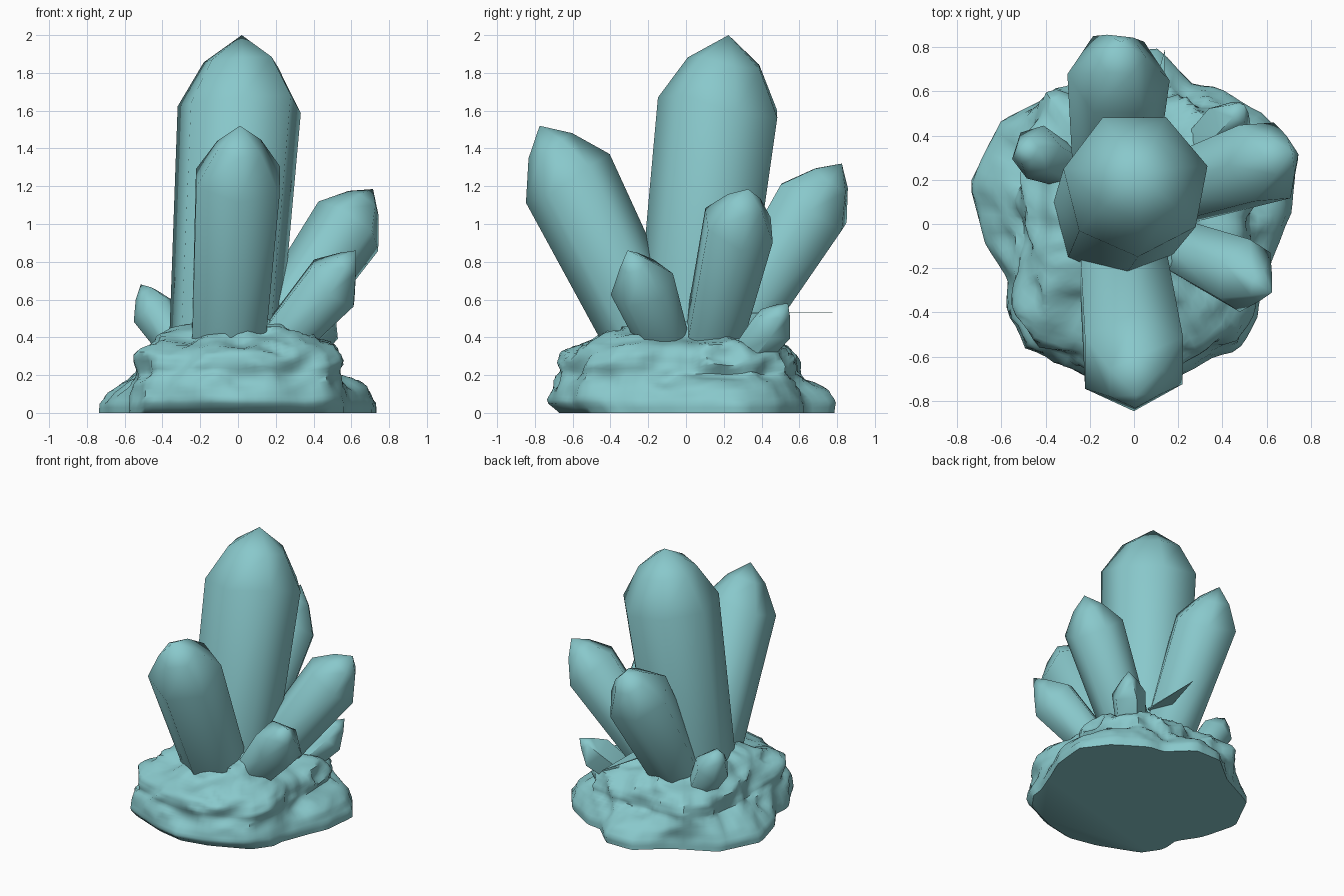
import bpy, bmesh, math, random
from mathutils import Vector, noise

if "Cube" in bpy.data.objects:
    bpy.data.objects.remove(bpy.data.objects["Cube"])

random.seed(4)
teal = bpy.data.materials.new("teal_crystal")
teal.diffuse_color = (0.25, 0.58, 0.60, 1)
teal.use_nodes = True
teal.node_tree.nodes["Principled BSDF"].inputs["Base Color"].default_value = teal.diffuse_color


def finish(name, bm, angle):
    bmesh.ops.recalc_face_normals(bm, faces=bm.faces)
    me = bpy.data.meshes.new(name)
    bm.to_mesh(me)
    bm.free()
    me.materials.append(teal)
    ob = bpy.data.objects.new(name, me)
    bpy.context.collection.objects.link(ob)
    bpy.ops.object.select_all(action='DESELECT')
    ob.select_set(True)
    bpy.context.view_layer.objects.active = ob
    bpy.ops.object.shade_smooth_by_angle(angle=math.radians(angle))
    return ob


def loft(bm, rings, top=None):
    """Skin a list of point rings, closing the ends with a point and a face."""
    vs = [[bm.verts.new(p) for p in r] for r in rings]
    n = len(vs[0])
    for a, b in zip(vs, vs[1:]):
        for i in range(n):
            j = (i + 1) % n
            bm.faces.new((a[i], a[j], b[j], b[i]))
    if top is not None:
        t = bm.verts.new(top)
        for i in range(n):
            bm.faces.new((vs[-1][i], vs[-1][(i + 1) % n], t))
    bm.faces.new(vs[0][::-1])


def crystal(name, base, shoulder, tip, r, r0, sides=6, turn=0.0, dome=0.6):
    """Tapered prism from base to shoulder, then a faceted dome up to the tip."""
    base, shoulder, tip = Vector(base), Vector(shoulder), Vector(tip)
    axis = (shoulder - base).normalized()
    u = Vector((1, 0, 0))
    u = (u - axis * u.dot(axis)).normalized()
    v = axis.cross(u)
    root = base - axis * 0.1
    dirs = [u * math.cos(turn + math.tau * i / sides) + v * math.sin(turn + math.tau * i / sides)
            for i in range(sides)]
    wob = [random.uniform(-0.13, 0.13) * r for _ in dirs]
    mid = shoulder.lerp(tip, 0.62)
    rings = [[root + d * r0 for d in dirs],
             [shoulder + d * r + axis * w for d, w in zip(dirs, wob)],
             [mid + d * r * dome + axis * w * 0.5 for d, w in zip(dirs, wob)]]
    bm = bmesh.new()
    loft(bm, rings, tip)
    return finish(name, bm, 62)


# Crystal cluster
crystal("main_crystal", (-0.065, 0.045, 0.45), (0.01, 0.185, 1.64), (0.02, 0.225, 2.0),
        0.335, 0.3, 7, 0.25, 0.6)
crystal("front_crystal", (-0.05, -0.205, 0.4), (0, -0.625, 1.24), (0.01, -0.775, 1.52),
        0.256, 0.22, 6, math.pi / 6, 0.52)
crystal("back_crystal", (-0.085, 0.285, 0.48), (-0.07, 0.665, 1.09), (-0.06, 0.825, 1.32),
        0.232, 0.19, 6, 0, 0.5)
crystal("right_crystal", (0.21, 0.155, 0.45), (0.585, 0.28, 0.99), (0.715, 0.33, 1.185),
        0.205, 0.165, 6, 0.2, 0.5)
crystal("front_right_crystal", (0.25, -0.125, 0.4), (0.505, -0.235, 0.685), (0.625, -0.31, 0.86),
        0.175, 0.13, 6, 0.4, 0.42)
crystal("left_small_crystal", (-0.33, 0.27, 0.36), (-0.445, 0.325, 0.54), (-0.515, 0.34, 0.68),
        0.125, 0.09, 6, 0.1, 0.5)
crystal("back_right_small_crystal", (0.32, 0.34, 0.32), (0.43, 0.45, 0.46), (0.50, 0.54, 0.58),
        0.12, 0.1, 5, 0.3, 0.45)

# Thin flat shard behind the cluster
bm = bmesh.new()
loft(bm, [[(0.0, 0.3, 0.525), (0.13, 0.3, 0.525), (0.13, 0.3, 0.535), (0.0, 0.3, 0.535)]],
     (0.14, 0.79, 0.53))
finish("thin_shard", bm, 30)

# Rocky mound: foot outline and waist outline, both anticlockwise
foot = [(0.71, 0.05), (0.735, 0.3), (0.6, 0.48), (0.38, 0.62), (0.27, 0.63), (0.11, 0.785),
        (-0.1, 0.785), (-0.3, 0.62), (-0.6, 0.47), (-0.745, 0.18), (-0.67, -0.1), (-0.57, -0.27),
        (-0.58, -0.42), (-0.49, -0.57), (-0.2, -0.7), (0, -0.745), (0.2, -0.7), (0.47, -0.57),
        (0.56, -0.43), (0.57, -0.33), (0.65, -0.1)]
waist = [(0.54, 0.02), (0.53, 0.3), (0.4, 0.53), (0.2, 0.56), (0, 0.58), (-0.35, 0.58),
         (-0.5, 0.42), (-0.54, 0.1), (-0.52, -0.2), (-0.55, -0.4), (-0.44, -0.54), (-0.2, -0.63),
         (0, -0.66), (0.2, -0.63), (0.45, -0.53), (0.54, -0.38), (0.52, -0.18)]


def radius_at(outline, a):
    d = Vector((math.cos(a), math.sin(a)))
    for p, q in zip(outline, outline[1:] + outline[:1]):
        p, q = Vector(p), Vector(q)
        e = q - p
        den = d.x * e.y - d.y * e.x
        if abs(den) < 1e-9:
            continue
        t = (p.x * e.y - p.y * e.x) / den
        s = (p.x * d.y - p.y * d.x) / den
        if t > 0 and -1e-6 <= s <= 1 + 1e-6:
            return t
    return 0.6


def step(profile, z):
    for (z0, v0), (z1, v1) in zip(profile, profile[1:]):
        if z <= z1:
            return v0 + (v1 - v0) * (z - z0) / (z1 - z0)
    return profile[-1][1]


blend = [(0, 0), (0.05, 0.0), (0.12, 0.25), (0.17, 0.6), (0.21, 1.0), (1, 1)]
shrink = [(0, 1), (0.25, 1), (0.3, 0.97), (0.34, 0.88), (0.38, 0.76), (0.42, 0.63),
          (0.46, 0.46), (0.5, 0.15)]
N, M = 96, 30
rings = []
for k in range(M + 1):
    z = 0.5 * (k / M) ** 0.85
    ring = []
    for i in range(N):
        a = math.tau * i / N
        b = step(blend, z)
        r = (radius_at(foot, a) * (1 - b) + radius_at(waist, a) * b) * step(shrink, z)
        p = Vector((r * math.cos(a), r * math.sin(a), z))
        # front underside tucks in toward the floor
        if p.y < 0:
            p.y *= 1 - 0.1 * max(0, 1 - z / 0.06)
        # lumps and creases, fading out toward the floor
        fade = min(1, z / 0.22)
        n = noise.noise(p * 4.2 + Vector((3, 1, 7))) * 0.05
        n += (0.22 - abs(noise.noise(p * 6.5))) * 0.08
        p.x += math.cos(a) * n * fade
        p.y += math.sin(a) * n * fade
        p.z += n * 0.5 * fade
        ring.append(p)
    rings.append(ring)
bm = bmesh.new()
loft(bm, rings, (0, 0, 0.5))
finish("rock_base", bm, 50)
